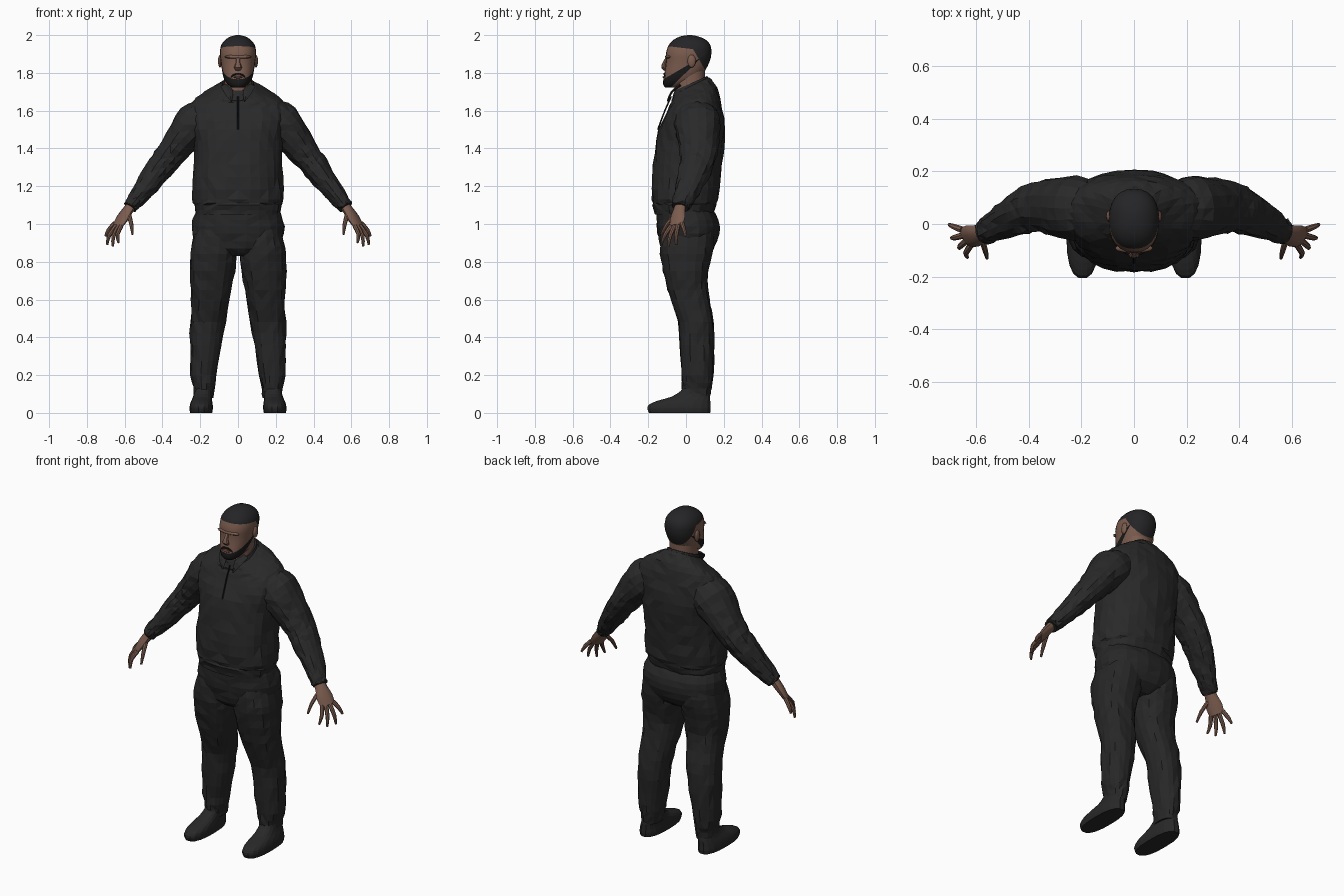
import bpy, bmesh, math, random
from mathutils import Vector

random.seed(4)
if "Cube" in bpy.data.objects:
    bpy.data.objects.remove(bpy.data.objects["Cube"])


def material(name, r, g, b):
    m = bpy.data.materials.new(name)
    m.use_nodes = True
    m.diffuse_color = (r, g, b, 1)
    shader = next(n for n in m.node_tree.nodes if n.type == 'BSDF_PRINCIPLED')
    shader.inputs["Base Color"].default_value = (r, g, b, 1)
    return m


SKIN = material("brown_skin", .2, .108, .078)
LIP = material("lip_brown", .12, .055, .042)
HAIR = material("black_hair", .018, .018, .02)
BEARD = material("black_beard", .01, .01, .011)
JACKET = material("black_jacket", .022, .022, .023)
TROUSERS = material("black_trousers", .02, .02, .021)
SHOES = material("black_shoes", .021, .021, .022)
ZIP = material("dark_zip", .009, .009, .01)


def smooth_rows(rows, steps):
    """Catmull-Rom interpolation of whole rows of numbers."""
    out = []
    for i in range(len(rows) - 1):
        a, b, c, d = (rows[max(0, min(len(rows) - 1, i + k))] for k in (-1, 0, 1, 2))
        for s in range(steps):
            t = s / steps
            out.append([q + .5 * t * (r - p + t * (2 * p - 5 * q + 4 * r - w + t * (3 * (q - r) + w - p)))
                        for p, q, r, w in zip(a, b, c, d)])
    return out + [list(rows[-1])]


def skin_rings(name, rings, mat, side=1, crease=0.0, smooth=False):
    """Join rings of points into a closed object; crease roughens the cloth."""
    bm = bmesh.new()
    loops = []
    for k, ring in enumerate(rings):
        c = sum(ring, Vector()) / len(ring)
        rough = crease if 0 < k < len(rings) - 1 else 0
        loops.append([bm.verts.new(p + (p - c).normalized() * random.uniform(-rough, rough)) for p in ring])
    n = len(loops[0])
    for lo, hi in zip(loops, loops[1:]):
        for i in range(n):
            j = (i + 1) % n
            bm.faces.new((lo[i], lo[j], hi[j], hi[i]))
    bm.faces.new(loops[0])
    bm.faces.new(loops[-1])
    if crease:
        bmesh.ops.triangulate(bm, faces=bm.faces[:])
    for v in bm.verts:
        v.co.x *= side
    return finish(name, bm, [mat], smooth)


def finish(name, bm, mats, smooth):
    bmesh.ops.recalc_face_normals(bm, faces=bm.faces[:])
    me = bpy.data.meshes.new(name)
    bm.to_mesh(me)
    bm.free()
    for m in mats:
        me.materials.append(m)
    ob = bpy.data.objects.new(name, me)
    bpy.context.collection.objects.link(ob)
    if smooth:
        bpy.ops.object.select_all(action='DESELECT')
        ob.select_set(True)
        bpy.context.view_layer.objects.active = ob
        bpy.ops.object.shade_smooth_by_angle(angle=math.radians(40))
    return ob


def loft(name, rows, mat, n=22, steps=2, power=2.3, **kw):
    """Rows: height, centre x, half width, front y, back y, forward tilt."""
    rings = []
    for z, cx, hw, yf, yb, tilt in smooth_rows(rows, steps):
        ring = []
        for i in range(n):
            a = math.tau * i / n
            c, s = (math.copysign(abs(f) ** (2 / power), f) for f in (math.cos(a), math.sin(a)))
            dy = s * (yb - yf) / 2
            ring.append(Vector((cx + hw * c, (yf + yb) / 2 + dy, z + tilt * dy)))
        rings.append(ring)
    return skin_rings(name, rings, mat, **kw)


def tube(name, rows, mat, n=8, steps=2, wide=(0, 1, 0), **kw):
    """Rows: x, y, z, radius along the wide axis, radius across it."""
    rows = smooth_rows(rows, steps)
    pts = [Vector(r[:3]) for r in rows]
    rings = []
    for k, (p, row) in enumerate(zip(pts, rows)):
        t = (pts[min(k + 1, len(pts) - 1)] - pts[max(k - 1, 0)]).normalized()
        b = t.cross(Vector(wide)).normalized()
        a = b.cross(t)
        rings.append([p + a * row[3] * math.cos(math.tau * i / n) + b * row[4] * math.sin(math.tau * i / n)
                      for i in range(n)])
    return skin_rings(name, rings, mat, **kw)


def ball(name, at, size, mat):
    bm = bmesh.new()
    bmesh.ops.create_uvsphere(bm, u_segments=12, v_segments=8, radius=1)
    for v in bm.verts:
        v.co = Vector(at) + v.co * Vector(size)
    return finish(name, bm, [mat], True)


# Jacket body with rounded shoulders and a hem band
loft("jacket_body", [
    (1.05, 0, .222, -.165, .145, 0), (1.1, 0, .232, -.175, .16, 0), (1.13, 0, .24, -.18, .17, 0),
    (1.25, 0, .236, -.18, .18, 0), (1.38, 0, .23, -.168, .198, 0), (1.5, 0, .25, -.145, .203, 0),
    (1.6, 0, .262, -.108, .192, .1), (1.66, 0, .225, -.085, .172, .25), (1.7, 0, .155, -.075, .15, .4),
    (1.73, 0, .095, -.068, .12, .5)], JACKET, n=28, crease=.005)
loft("collar_band", [
    (1.69, 0, .1, -.078, .125, .5), (1.725, 0, .088, -.07, .118, .5),
    (1.745, 0, .082, -.06, .112, .45)], JACKET, n=20)
tube("front_zip", [(0, -.078, 1.675, .004, .004), (0, -.112, 1.6, .004, .004),
                   (0, -.149, 1.5, .004, .004)], ZIP, n=4, wide=(1, 0, 0))

# Trouser seat
loft("trouser_seat", [
    (.83, 0, .13, -.09, .09, 0), (.87, 0, .21, -.13, .145, 0), (.95, 0, .245, -.15, .178, 0),
    (1.02, 0, .24, -.155, .172, 0), (1.08, 0, .218, -.155, .14, 0)], TROUSERS, crease=.004)

# Neck
loft("neck", [(1.66, 0, .078, -.055, .1, .4), (1.74, 0, .074, -.06, .1, .3),
              (1.82, 0, .075, -.06, .1, 0)], SKIN, smooth=True)

# Head, cut along the hairline and the beard line
head = loft("head", [
    (1.722, 0, .03, -.108, -.04, 0), (1.735, 0, .05, -.12, .0, 0), (1.765, 0, .073, -.12, .06, 0),
    (1.81, 0, .084, -.112, .1, 0), (1.86, 0, .091, -.106, .125, 0), (1.9, 0, .096, -.107, .134, 0),
    (1.945, 0, .09, -.093, .13, 0), (1.975, 0, .068, -.066, .105, 0), (1.993, 0, .038, -.03, .065, 0),
    (2.0, 0, .008, .01, .03, 0)], SKIN, n=24)
bm = bmesh.new()
bm.from_mesh(head.data)
bpy.data.objects.remove(head)
cuts = {"brow": ((0, 0, 1.93), (0, .12, 1)), "nape": ((0, .035, 1.93), (0, .86, .5)),
        "jaw": ((0, -.12, 1.766), (0, .5, -.86)), "under": ((0, -.075, 1.728), (0, -.7, .71))}
for at, normal in cuts.values():
    bmesh.ops.bisect_plane(bm, geom=bm.verts[:] + bm.edges[:] + bm.faces[:],
                           plane_co=at, plane_no=Vector(normal).normalized())
for f in bm.faces:
    c = f.calc_center_median()
    over = {k: (c - Vector(at)).dot(Vector(no)) > 0 for k, (at, no) in cuts.items()}
    if over["brow"] or over["nape"]:
        f.material_index = 1
    elif over["jaw"] and over["under"]:
        f.material_index = 2
finish("head", bm, [SKIN, HAIR, BEARD], True)

# Face details
tube("nose", [(0, -.1, 1.88, .01, .008), (0, -.114, 1.852, .012, .01), (0, -.118, 1.83, .021, .013),
              (0, -.108, 1.815, .014, .006)], SKIN, wide=(1, 0, 0), smooth=True)
ball("brow_ridge", (0, -.092, 1.885), (.072, .019, .012), SKIN)
ball("lips", (0, -.112, 1.777), (.026, .012, .007), LIP)
tube("moustache", [(-.04, -.101, 1.77, .006, .006), (-.024, -.112, 1.79, .006, .006),
                   (0, -.116, 1.796, .004, .005), (.024, -.112, 1.79, .006, .006),
                   (.04, -.101, 1.77, .006, .006)], BEARD, n=6)

fingers = {
    "index_finger": ((.618, -.078, .99), (.638, -.11, .945), (.632, -.127, .9)),
    "middle_finger": ((.632, -.06, .99), (.66, -.085, .935), (.662, -.092, .882)),
    "ring_finger": ((.645, -.042, .993), (.682, -.052, .94), (.693, -.052, .89)),
    "little_finger": ((.652, -.022, 1.005), (.685, -.01, .968), (.702, -.002, .935)),
    "thumb": ((.578, -.055, 1.05), (.565, -.1, 1.0), (.558, -.13, .945)),
}

for s, side in ((1, "left"), (-1, "right")):
    # Sleeve and cuff
    tube(side + "_sleeve", [
        (.15, .06, 1.59, .1, .09), (.22, .06, 1.53, .122, .118), (.31, .066, 1.43, .108, .088),
        (.38, .062, 1.34, .094, .075), (.43, .042, 1.275, .086, .067), (.5, .008, 1.18, .068, .056),
        (.555, -.022, 1.11, .052, .043), (.572, -.03, 1.088, .046, .038)],
        JACKET, n=16, steps=3, side=s, crease=.005)
    # Hand
    tube(side + "_palm", [
        (.555, -.025, 1.11, .03, .026), (.585, -.036, 1.07, .036, .025), (.612, -.045, 1.03, .047, .021),
        (.638, -.052, .99, .042, .015)], SKIN, n=10, wide=(.5, .85, .2), side=s, smooth=True)
    for name, (base, mid, tip) in fingers.items():
        tube(f"{side}_{name}", [(*base, .013, .012), (*mid, .011, .011), (*tip, .006, .006)],
             SKIN, side=s, smooth=True)
    # Trouser leg
    loft(side + "_trouser_leg", [
        (.97, .12, .11, -.13, .15, 0), (.88, .128, .122, -.14, .15, 0), (.8, .132, .124, -.13, .13, 0),
        (.7, .14, .112, -.11, .112, 0), (.6, .147, .102, -.08, .125, 0), (.48, .16, .093, -.04, .146, 0),
        (.36, .17, .084, -.034, .15, 0), (.2, .181, .07, -.024, .143, 0), (.13, .18, .055, -.02, .134, 0),
        (.08, .182, .052, -.02, .126, 0)], TROUSERS, n=18, side=s, crease=.005)
    # Shoe
    loft(side + "_shoe", [
        (0, .195, .058, -.198, .13, 0), (.022, .195, .062, -.207, .133, 0), (.045, .194, .06, -.197, .131, 0),
        (.065, .192, .055, -.15, .13, 0), (.085, .188, .05, -.08, .128, 0), (.115, .184, .046, -.03, .122, 0),
        (.15, .182, .042, -.005, .115, 0)], SHOES, n=18, power=2.5, side=s)
    # Collar point and ear
    tube(side + "_collar_point", [(.07, -.03, 1.735, .024, .006), (.05, -.075, 1.7, .024, .006),
                                  (.035, -.098, 1.65, .004, .004)],
         JACKET, n=4, wide=(1, 0, 0), side=s)
    ball(side + "_ear", (s * .095, .03, 1.862), (.011, .022, .034), SKIN)
